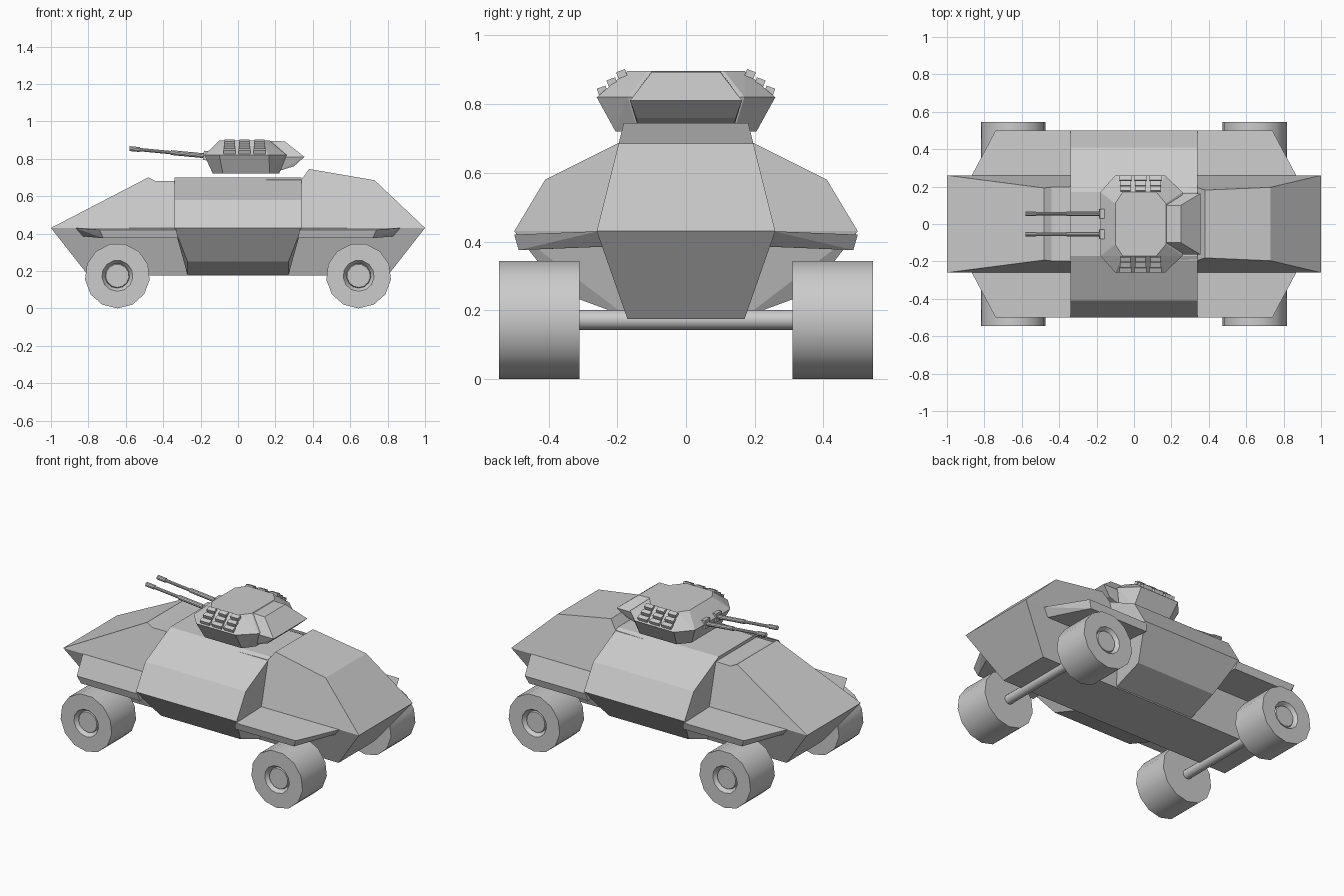
import bpy, bmesh, math
from mathutils import Vector, Matrix

if "Cube" in bpy.data.objects:
    bpy.data.objects.remove(bpy.data.objects["Cube"])


def finish(name, bm):
    bmesh.ops.recalc_face_normals(bm, faces=bm.faces)
    mesh = bpy.data.meshes.new(name)
    bm.to_mesh(mesh)
    bm.free()
    ob = bpy.data.objects.new(name, mesh)
    bpy.context.collection.objects.link(ob)
    return ob


def convex(name, pts):
    """Faceted solid wrapped around a few corner points."""
    bm = bmesh.new()
    for p in pts:
        bm.verts.new(p)
    res = bmesh.ops.convex_hull(bm, input=bm.verts)
    loose = [v for v in bm.verts if not v.link_faces]
    bmesh.ops.delete(bm, geom=loose, context='VERTS')
    bmesh.ops.dissolve_limit(bm, angle_limit=math.radians(2), verts=bm.verts, edges=bm.edges)
    return finish(name, bm)


def mirror_y(pts):
    return [(x, s * y, z) for x, y, z in pts for s in (1, -1)]


def lathe_y(name, profile, sides, x, z, sy=1):
    """Spin a (y, radius) profile about a y-parallel axis, one corner pointing down."""
    bm = bmesh.new()
    rings = []
    for y, r in profile:
        rings.append([bm.verts.new((x + r * math.sin(2 * math.pi * k / sides), sy * y,
                                    z - r * math.cos(2 * math.pi * k / sides)))
                      for k in range(sides)])
    for a, b in zip(rings, rings[1:]):
        for k in range(sides):
            n = (k + 1) % sides
            bm.faces.new((a[k], a[n], b[n], b[k]))
    bm.faces.new(rings[0])
    bm.faces.new(rings[-1])
    return smooth(finish(name, bm))


def smooth(ob):
    bpy.ops.object.select_all(action='DESELECT')
    ob.select_set(True)
    bpy.context.view_layer.objects.active = ob
    bpy.ops.object.shade_smooth_by_angle(angle=math.radians(32))
    return ob


def tube(name, a, b, r, sides=10):
    a, b = Vector(a), Vector(b)
    bm = bmesh.new()
    m = Matrix.Translation((a + b) / 2) @ (b - a).to_track_quat('Z', 'Y').to_matrix().to_4x4()
    bmesh.ops.create_cone(bm, cap_ends=True, segments=sides, radius1=r, radius2=r,
                          depth=(b - a).length, matrix=m)
    return smooth(finish(name, bm))


def box(name, centre, size, rot_x=0, rot_y=0):
    bm = bmesh.new()
    m = (Matrix.Translation(centre) @ Matrix.Rotation(rot_x, 4, 'X')
         @ Matrix.Rotation(rot_y, 4, 'Y') @ Matrix.Diagonal((*size, 1)))
    bmesh.ops.create_cube(bm, size=1, matrix=m)
    return finish(name, bm)


# Main hull: side outline, widest at the belt line
BELT = 0.43
outline = [(-1, BELT), (-.48, .70), (-.44, .68), (.34, .69), (.38, .745), (.73, .685),
           (1, BELT), (.8, .175), (-.8, .175)]
bm = bmesh.new()
sides = {}
for s in (1, -1):
    sides[s] = [bm.verts.new((x, s * (.26 - (z - BELT) * .25 if z >= BELT else .26 - (BELT - z) * .35), z))
                for x, z in outline]
    bm.faces.new(sides[s][:7])
    bm.faces.new([sides[s][i] for i in (6, 7, 8, 0)])
for i in range(len(outline)):
    j = (i + 1) % len(outline)
    bm.faces.new((sides[1][i], sides[1][j], sides[-1][j], sides[-1][i]))
finish("hull", bm)

# Wide crew compartment in the middle
section = [(.34, .17, .70), (.34, .19, .685), (.34, .41, .58), (.34, .5, .43),
           (.27, .36, .25), (.27, .17, .18)]
convex("crew_compartment", mirror_y([(sx * x, y, z) for x, y, z in section for sx in (1, -1)]))

# Fenders, wheels and axles
fender = [(.33, .24, .43), (.87, .255, .43), (.33, .5, .42), (.74, .5, .42),
          (.32, .487, .375), (.72, .487, .375), (.83, .24, .385), (.32, .235, .385)]
wheel = [(.31, .174), (.545, .174), (.545, .083), (.52, .066), (.53, .062)]
for sx, end in ((-1, "front"), (1, "rear")):
    for sy, side in ((-1, "right"), (1, "left")):
        convex(f"{end}_{side}_fender", [(sx * x, sy * y, z) for x, y, z in fender])
        lathe_y(f"{end}_{side}_wheel", wheel, 13, sx * .645, .174, sy)
    tube(f"{end}_axle", (sx * .645, -.32, .172), (sx * .645, .32, .172), .029, 12)

# Turret body: three octagonal rings
turret = []
for z, x0, x1, x2, x3, ya, yb in ((.72, -.135, -.08, .17, .22, .14, .205),
                                  (.82, -.18, -.10, .165, .26, .17, .26),
                                  (.897, -.10, -.06, .12, .17, .11, .17)):
    turret += [(x0, ya, z), (x1, yb, z), (x2, yb, z), (x3, ya, z)]
convex("turret", mirror_y(turret))

# Turret bustle at the rear
convex("turret_bustle", mirror_y([(.10, .10, .896), (.25, .10, .893), (.355, .163, .81),
                                  (.12, .163, .81), (.30, .145, .76), (.12, .14, .735),
                                  (.22, .14, .735)]))

# Louvre blocks on the sloping turret sides
slope = math.atan2(.077, .09)
for s in (1, -1):
    for c in range(3):
        for r in range(3):
            t = (r + .5) / 3
            box("louvre", (-.045 + .08 * c, s * (.258 - .085 * t), .828 + .072 * t),
                (.064 - .006 * r, .027, .02), rot_x=-s * (slope - .35))

# Twin guns
for s in (1, -1):
    y = s * .055
    box("gun_mount", (-.155, y, .815), (.06, .05, .05), rot_y=.1)
    tube("gun_barrel", (-.14, y, .812), (-.57, y, .853), .009)
    tube("gun_sleeve", (-.17, y, .815), (-.36, y, .833), .013)
    tube("gun_muzzle", (-.525, y, .849), (-.58, y, .854), .013)
